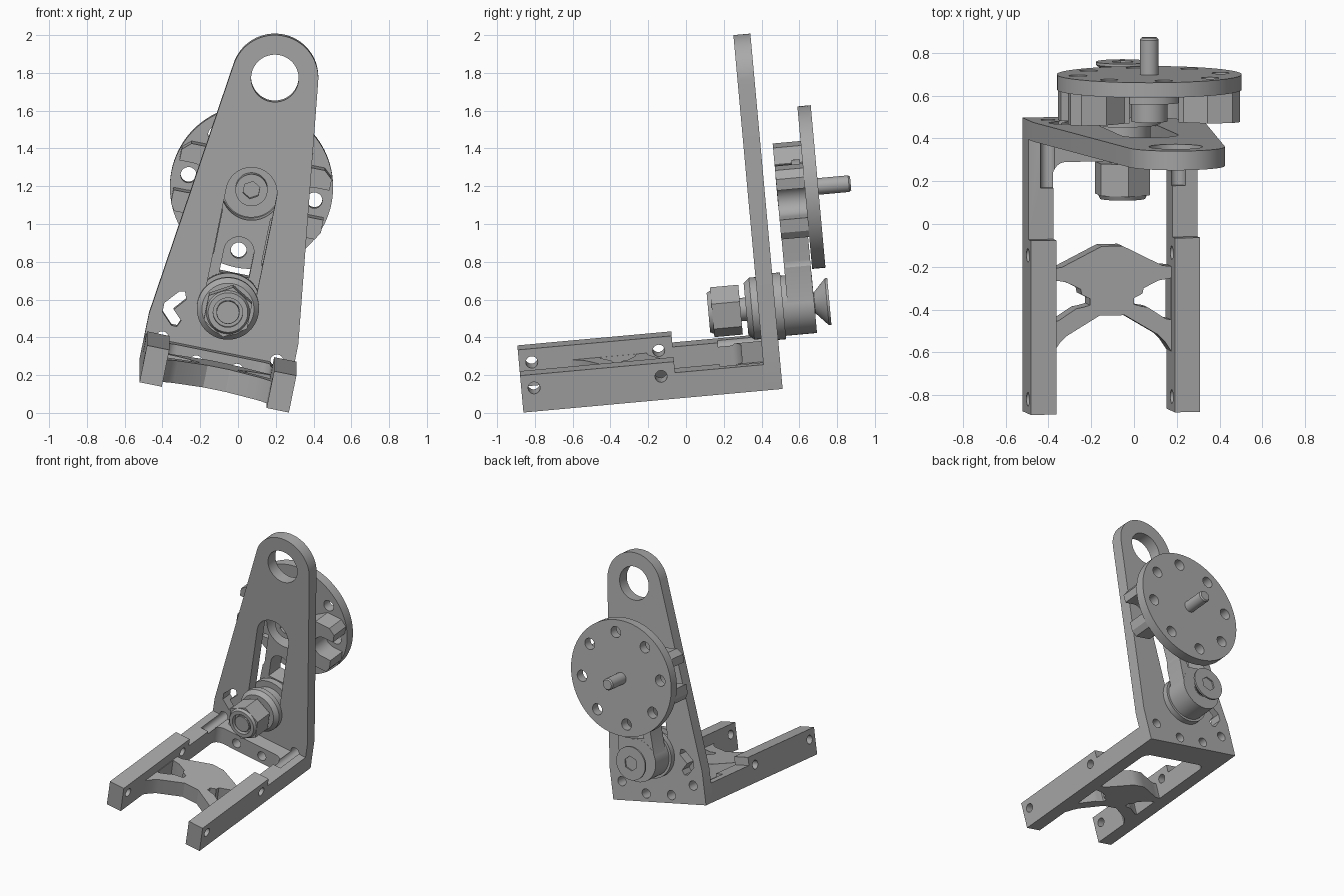
import bpy, bmesh
from math import radians, cos, sin, pi
from mathutils import Matrix, Vector

if "Cube" in bpy.data.objects:
    bpy.data.objects.remove(bpy.data.objects["Cube"], do_unlink=True)

metal = bpy.data.materials.new("plain_grey")
metal.use_nodes = True
grey = (0.4, 0.4, 0.4, 1)
metal.diffuse_color = grey
metal.node_tree.nodes["Principled BSDF"].inputs["Base Color"].default_value = grey

# The bracket is built square to its own axes, then tilted into place
PLACE = Matrix.Translation((-0.126, 0.5045, 0.207)) @ \
    Matrix.Rotation(radians(5.2), 4, 'X') @ Matrix.Rotation(radians(11.5), 4, 'Y')
parts = []


def make(name, bm):
    bmesh.ops.recalc_face_normals(bm, faces=bm.faces)
    mesh = bpy.data.meshes.new(name)
    bm.to_mesh(mesh)
    bm.free()
    mesh.materials.append(metal)
    obj = bpy.data.objects.new(name, mesh)
    bpy.context.collection.objects.link(obj)
    parts.append(obj)
    return obj


def prism(name, outline, lo, hi, axis='Y'):
    """Extrude a 2D outline along an axis."""
    place = {'X': lambda p, q: (lo, p, q), 'Y': lambda p, q: (p, lo, q),
             'Z': lambda p, q: (p, q, lo)}[axis]
    push = Vector([(hi - lo) * (axis == k) for k in 'XYZ'])
    bm = bmesh.new()
    face = bm.faces.new([bm.verts.new(place(p, q)) for p, q in outline])
    extruded = bmesh.ops.extrude_face_region(bm, geom=[face])
    bmesh.ops.translate(bm, vec=push,
                        verts=[v for v in extruded['geom'] if isinstance(v, bmesh.types.BMVert)])
    return make(name, bm)


def round_part(name, x, z, lo, hi, r1, r2=None, sides=48, axis='Y'):
    """Cylinder, cone or hexagon; along X the first two numbers are y and z."""
    bm = bmesh.new()
    bmesh.ops.create_cone(bm, cap_ends=True, segments=sides, radius1=r1,
                          radius2=r1 if r2 is None else r2, depth=hi - lo)
    mid = (lo + hi) / 2
    turn = Matrix.Rotation(-pi / 2, 4, 'X') if axis == 'Y' else Matrix.Rotation(pi / 2, 4, 'Y')
    spot = (x, mid, z) if axis == 'Y' else (mid, x, z)
    bm.transform(Matrix.Translation(spot) @ turn)
    return make(name, bm)


def boolean(obj, other, operation='DIFFERENCE', keep=False):
    mod = obj.modifiers.new("bool", 'BOOLEAN')
    mod.operation, mod.object, mod.solver = operation, other, 'EXACT'
    bpy.context.view_layer.update()
    graph = bpy.context.evaluated_depsgraph_get()
    mesh = bpy.data.meshes.new_from_object(obj.evaluated_get(graph))
    obj.modifiers.clear()
    obj.data = mesh
    if not keep:
        parts.remove(other)
        bpy.data.objects.remove(other, do_unlink=True)


def arc(x, z, r, start, end, steps=24):
    angles = [radians(start + (end - start) * i / steps) for i in range(steps + 1)]
    return [(x + r * cos(t), z + r * sin(t)) for t in angles]


def rect(x0, x1, z0, z1):
    return [(x0, z0), (x1, z0), (x1, z1), (x0, z1)]


HALF, INNER = 0.4035, 0.283
LOW, HIGH = 0.365, 0.99      # heights of the two bolt axes

# Upright plate with lifting eye, long slot and a small bent slot
plate = prism("upright_plate", [(-HALF, 0), (HALF, 0), (HALF, 0.25)]
              + arc(0, 1.611, 0.23, 7.2, 172.8, 40) + [(-HALF, 0.25)], -0.09, 0)
boolean(plate, round_part("cutter", 0, 1.611, -0.2, 0.1, 0.126))
boolean(plate, prism("cutter", arc(0, HIGH, 0.135, 0, 180) + arc(0, LOW, 0.135, 180, 360), -0.2, 0.1))
bent = [(-0.24, 0.405), (-0.225, 0.365), (-0.28, 0.3), (-0.23, 0.25), (-0.245, 0.215),
        (-0.275, 0.215), (-0.335, 0.275), (-0.335, 0.325), (-0.27, 0.4)]
boolean(plate, prism("cutter", bent, -0.2, 0.1))

# Side rails, stepped up toward the front, with cross holes
rails = []
for side, name in ((-1, "right_rail"), (1, "left_rail")):
    lo, hi = sorted((side * INNER, side * HALF))
    rail = prism(name, [(0, 0), (-1.378, 0), (-1.378, 0.2), (-0.56, 0.2), (-0.56, 0.14), (0, 0.14)],
                 lo, hi, 'X')
    for y in (-1.31, -0.635):
        boolean(rail, round_part("cutter", y, 0.127, lo - 0.1, hi + 0.1, 0.032, axis='X', sides=24))
    rails.append(rail)

# Rear bar with filleted inner corners
fillet = 0.06
front = -0.2 - fillet
bar = prism("rear_bar", [(INNER, 0), (-INNER, 0)] + [(-INNER, front)]
            + arc(-INNER + fillet, front, fillet, 180, 90, 8)
            + arc(INNER - fillet, front, fillet, 90, 0, 8), 0, 0.13, 'Z')
for x, z in ((-0.31, 0.14), (-0.11, 0.06), (0.11, 0.06), (0.31, 0.14)):
    hole = round_part("cutter", x, z, -0.32, 0.1, 0.035, sides=24)
    for obj in (plate, bar, *rails):
        boolean(obj, hole, keep=True)
    parts.remove(hole)
    bpy.data.objects.remove(hole, do_unlink=True)

# Cross brace between the rails
half_brace = [(0.05, -0.6), (0.24, -0.695), (INNER, -0.7), (INNER, -1.1),
              (0.25, -1.05), (0.22, -1.02), (0.06, -0.925)]
brace = prism("cross_brace", half_brace + [(-x, y) for x, y in reversed(half_brace)], 0, 0.12, 'Z')
window = [(0.28, -0.755), (0.22, -0.765), (0.15, -0.8), (0.145, -0.825), (0.105, -0.845),
          (0.105, -0.875), (0.14, -0.885), (0.17, -0.89), (0.255, -0.945), (0.28, -0.95)]
for side in (-1, 1):
    boolean(brace, prism("cutter", [(side * x, y) for x, y in window], -0.1, 0.3, 'Z'))

# Round disc with a ring of eight holes
disc = round_part("round_disc", 0, HIGH, 0.213, 0.284, 0.432, sides=96)
for i in range(8):
    t = i * pi / 4
    boolean(disc, round_part("cutter", 0.34 * cos(t), HIGH + 0.34 * sin(t), 0.1, 0.4, 0.042, sides=24))

# Carrier in front of the disc: cross bar, leg and lower boss
flare = 0.13
leg = ([(-0.13, 0.9)] + arc(-0.16 - 0.02, 0.63, 0.05, 0, -40, 6)
       + [(-0.155, LOW)] + [(0.155, LOW)] + arc(0.18, 0.63, 0.05, 220, 180, 6) + [(0.13, 0.9)])
carrier = prism("carrier", [(-0.38, 0.8), (-0.25, 0.8), (-0.15, 0.86), (0.15, 0.86), (0.25, 0.8),
                            (0.38, 0.8), (0.405, 0.84), (0.405, 1.13), (0.36, 1.17), (0.24, 1.17),
                            (0.14, 1.1), (-0.14, 1.1), (-0.24, 1.17), (-0.36, 1.17),
                            (-0.405, 1.13), (-0.405, 0.84)], 0.065, 0.214)
boolean(carrier, prism("leg", leg, 0.066, 0.207), 'UNION')
boolean(carrier, round_part("boss", 0, LOW, 0.04, 0.208, 0.16), 'UNION')
boolean(carrier, round_part("cutter", 0, HIGH, 0, 0.2, 0.16))
# Pockets around the side holes and the lower hole, open outward
for side in (-1, 1):
    pocket = arc(0.33, HIGH, 0.08, 90, 270, 16) + [(0.6, HIGH - 0.08), (0.6, HIGH + 0.08)]
    boolean(carrier, prism("cutter", [(side * x, z) for x, z in pocket], 0, 0.3))
boolean(carrier, prism("cutter", arc(0, 0.655, 0.08, 0, 180, 16)
                       + [(-0.08, 0.53), (0.08, 0.53)], 0, 0.3))

# Upper bolt: socket head, washer and rear shaft
head = round_part("upper_bolt_head", 0, HIGH, 0.064, 0.16, 0.085)
boolean(head, round_part("cutter", 0, HIGH, 0, 0.12, 0.047, sides=6))
round_part("upper_washer", 0, HIGH, 0.155, 0.2, 0.153)
round_part("shaft", 0, HIGH, 0.28, 0.447, 0.044, sides=32)
round_part("shaft_tip", 0, HIGH, 0.447, 0.457, 0.044, 0.036, sides=32)

# Lower bolt: washers, rod, nut and countersunk head
round_part("rear_washer", 0, LOW, -0.005, 0.042, 0.178)
round_part("slot_bushing", 0, LOW, -0.09, 0, 0.13)
round_part("front_washer", 0, LOW, -0.125, -0.088, 0.165)
round_part("front_washer_bevel", 0, LOW, -0.155, -0.125, 0.138, 0.165)
round_part("lower_rod", 0, LOW, -0.34, 0.21, 0.062)
nut = round_part("lower_nut", 0, LOW, -0.335, -0.184, 0.135, sides=6)
collar = round_part("nut_collar", 0, LOW, -0.355, -0.335, 0.105, 0.115)
for obj in (nut, collar):
    boolean(obj, round_part("cutter", 0, LOW, -0.4, -0.32, 0.078))
round_part("rod_end", 0, LOW, -0.35, -0.31, 0.06)
round_part("screw_cone", 0, LOW, 0.2, 0.275, 0.045, 0.125)
cap = round_part("screw_head", 0, LOW, 0.275, 0.288, 0.125)
boolean(cap, round_part("cutter", 0, LOW, 0.278, 0.4, 0.055, sides=6))

# Tilt everything into place and smooth the curved faces
bpy.ops.object.select_all(action='DESELECT')
for obj in parts:
    obj.data.transform(PLACE)
    obj.select_set(True)
bpy.context.view_layer.objects.active = parts[0]
bpy.ops.object.shade_smooth_by_angle(angle=radians(30))
